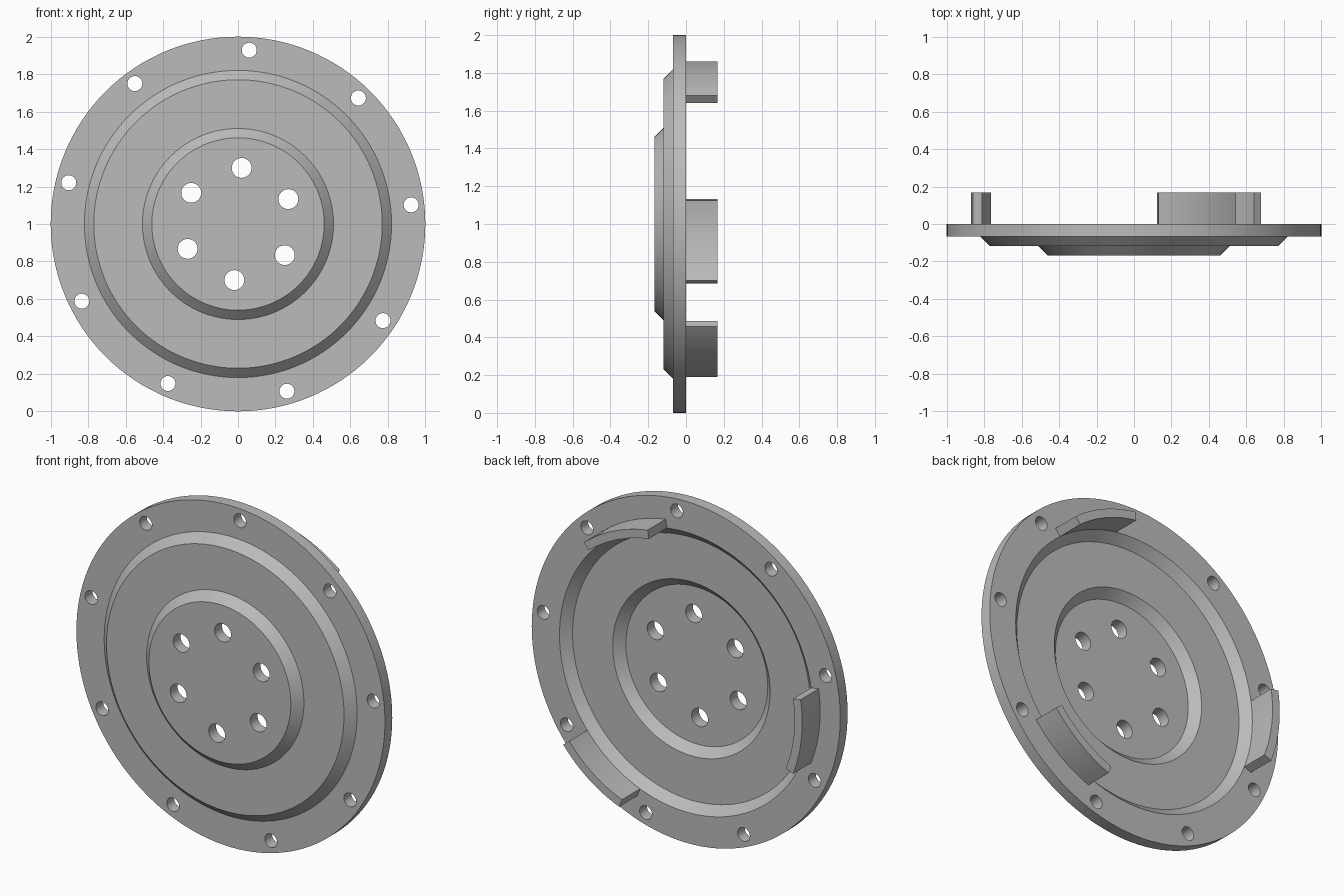
import bpy, bmesh
from math import cos, sin, pi, radians

if "Cube" in bpy.data.objects:
    bpy.data.objects.remove(bpy.data.objects["Cube"], do_unlink=True)

CENTRE_Z = 1.0
TWIST = 6.3          # rotation of the hole and tab pattern, degrees
WALL = 0.068         # plate thickness along the axis
STEP = 0.05          # depth of each raised step
SEGMENTS = 128

grey = bpy.data.materials.new("plain grey")
grey.use_nodes = True
colour = (0.5, 0.5, 0.5, 1)
grey.diffuse_color = colour
grey.node_tree.nodes["Principled BSDF"].inputs["Base Color"].default_value = colour


def polar(radius, angle, y):
    return (radius * cos(angle), y, CENTRE_Z + radius * sin(angle))


def make_object(name, bm):
    bmesh.ops.recalc_face_normals(bm, faces=bm.faces)
    mesh = bpy.data.meshes.new(name)
    bm.to_mesh(mesh)
    bm.free()
    mesh.materials.append(grey)
    obj = bpy.data.objects.new(name, mesh)
    bpy.context.collection.objects.link(obj)
    return obj


def activate(obj):
    bpy.ops.object.select_all(action='DESELECT')
    obj.select_set(True)
    bpy.context.view_layer.objects.active = obj


def lathe(bm, profile, segments, place):
    """Join rings of (radius, y) and cap both ends."""
    rings = [[bm.verts.new(place(r, 2 * pi * i / segments, y)) for i in range(segments)]
             for r, y in profile]
    for a, b in zip(rings, rings[1:]):
        for i in range(segments):
            j = (i + 1) % segments
            bm.faces.new((a[i], a[j], b[j], b[i]))
    bm.faces.new(rings[0])
    bm.faces.new(rings[-1])


# Stepped plate: the back follows the front at a constant wall thickness
back = [(0.46, -2 * STEP), (0.51, -STEP), (0.77, -STEP), (0.82, 0)]
front = [(r, y - WALL) for r, y in reversed(back)]
bm = bmesh.new()
lathe(bm, back + [(1, 0), (1, -WALL)] + front, SEGMENTS, polar)
plate = make_object("stepped_plate", bm)

# Hole cutters: ring of rim holes and ring of hub holes
bm = bmesh.new()
for count, ring_radius, hole_radius, start in ((9, 0.93, 0.04, TWIST), (6, 0.3, 0.053, TWIST + 20)):
    for k in range(count):
        cx, _, cz = polar(ring_radius, radians(start) + 2 * pi * k / count, 0)
        lathe(bm, [(hole_radius, -0.4), (hole_radius, 0.2)], 32,
              lambda r, a, y: (cx + r * cos(a), y, cz + r * sin(a)))
cutter = make_object("hole_cutter", bm)
cutter.hide_render = True

mod = plate.modifiers.new("holes", 'BOOLEAN')
mod.operation = 'DIFFERENCE'
mod.solver = 'EXACT'
mod.object = cutter
activate(plate)
bpy.ops.object.modifier_apply(modifier=mod.name)
bpy.data.objects.remove(cutter, do_unlink=True)
bpy.ops.object.shade_smooth_by_angle(angle=radians(30))


# Curved locating tabs on the back
def make_tab(name, middle, span=30, steps=12):
    bm = bmesh.new()
    section = [(0.82, -0.005), (0.87, -0.005), (0.87, 0.167), (0.82, 0.167)]
    rows = []
    for i in range(steps + 1):
        angle = radians(middle + span * (i / steps - 0.5))
        rows.append([bm.verts.new(polar(r, angle, y)) for r, y in section])
    for a, b in zip(rows, rows[1:]):
        for i in range(4):
            j = (i + 1) % 4
            bm.faces.new((a[i], a[j], b[j], b[i]))
    bm.faces.new(rows[0])
    bm.faces.new(rows[-1])
    activate(make_object(name, bm))
    bpy.ops.object.shade_smooth_by_angle(angle=radians(30))


for name, middle in (("upper_tab", 60), ("right_tab", 180), ("lower_tab", 300)):
    make_tab(name, middle + TWIST)
